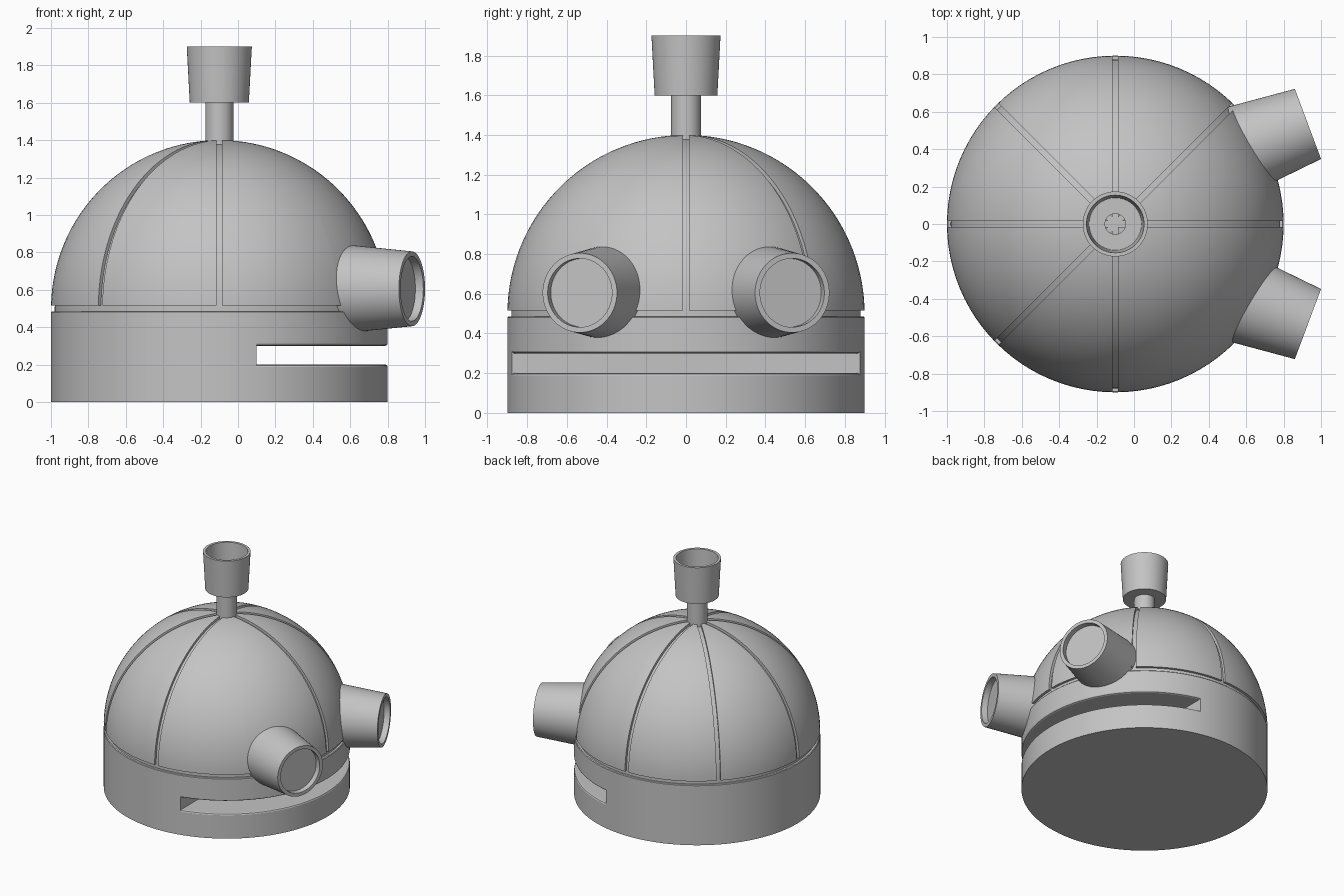
import bpy, bmesh, math
from mathutils import Matrix, Vector

if "Cube" in bpy.data.objects:
    bpy.data.objects.remove(bpy.data.objects["Cube"], do_unlink=True)

grey = bpy.data.materials.new("plain_grey")
grey.use_nodes = True
colour = (0.55, 0.55, 0.55, 1)
grey.diffuse_color = colour
grey.node_tree.nodes["Principled BSDF"].inputs["Base Color"].default_value = colour

AXIS = Vector((-0.1, 0, 0))   # vertical axis of the body
R = 0.9                       # body radius
MID = 0.5                     # height where base meets dome
GROOVE = 0.015                # half width of the grooves
DEEP = 0.02                   # groove depth


def revolve(name, profile, closed=False, segments=96, matrix=None, cut_x=None):
    """Spin a (radius, height) profile round z, then place it."""
    bm = bmesh.new()
    verts = [bm.verts.new((r, 0, z)) for r, z in profile]
    pairs = list(zip(verts, verts[1:]))
    if closed:
        pairs.append((verts[-1], verts[0]))
    edges = [bm.edges.new(p) for p in pairs]
    bmesh.ops.spin(bm, geom=verts + edges, axis=(0, 0, 1), cent=(0, 0, 0),
                   angle=math.tau, steps=segments, use_duplicate=False)
    bmesh.ops.remove_doubles(bm, verts=bm.verts, dist=0.0001)
    bmesh.ops.transform(bm, matrix=matrix or Matrix.Translation(AXIS), verts=bm.verts)
    if cut_x is not None:
        bmesh.ops.bisect_plane(bm, geom=bm.verts[:] + bm.edges[:] + bm.faces[:],
                               plane_co=(cut_x, 0, 0), plane_no=(1, 0, 0), clear_inner=True)
        bmesh.ops.holes_fill(bm, edges=[e for e in bm.edges if e.is_boundary])
    bmesh.ops.recalc_face_normals(bm, faces=bm.faces)
    mesh = bpy.data.meshes.new(name)
    bm.to_mesh(mesh)
    bm.free()
    mesh.materials.append(grey)
    obj = bpy.data.objects.new(name, mesh)
    bpy.context.collection.objects.link(obj)
    return obj


def activate(obj):
    bpy.ops.object.select_all(action='DESELECT')
    obj.select_set(True)
    bpy.context.view_layer.objects.active = obj


def smooth(obj):
    activate(obj)
    bpy.ops.object.shade_smooth_by_angle(angle=math.radians(25))


def cut(obj, cutter):
    activate(obj)
    mod = obj.modifiers.new("cut", 'BOOLEAN')
    mod.operation = 'DIFFERENCE'
    mod.solver = 'EXACT'
    mod.object = cutter
    bpy.ops.object.modifier_apply(modifier=mod.name)
    bpy.data.objects.remove(cutter, do_unlink=True)


# Body: drum base, ring groove and hemispherical dome
start = math.asin(GROOVE / R)
steps = 40
arc = []
for i in range(steps + 1):
    a = start + (math.pi / 2 - start) * i / steps
    arc.append((R * math.cos(a) if i < steps else 0, MID + R * math.sin(a)))
body = revolve("body", [(0, 0), (R, 0), (R, MID - GROOVE - 0.005),
                        (R - 0.005, MID - GROOVE), (R - DEEP, MID - GROOVE),
                        (R - DEEP, MID + GROOVE)] + arc)

# Mouth slot with a softened outer lip
lip = 0.012
mouth = revolve("mouth_cutter", [(0, 0.2), (R - lip, 0.2), (R - lip / 3, 0.2 - lip / 3),
                                 (R, 0.2 - lip), (R + 0.1, 0.2 - lip), (R + 0.1, 0.3 + lip),
                                 (R, 0.3 + lip), (R - lip / 3, 0.3 + lip / 3),
                                 (R - lip, 0.3), (0, 0.3)], cut_x=0.1)
cut(body, mouth)

# Eight meridian grooves, cut by four upright half-buried rings
for k in range(4):
    place = (Matrix.Translation(AXIS + Vector((0, 0, MID)))
             @ Matrix.Rotation(k * math.pi / 4, 4, 'Z') @ Matrix.Rotation(math.pi / 2, 4, 'X'))
    inner, outer = R - DEEP, R + 0.05
    ring = revolve("groove_cutter", [(inner, -GROOVE), (outer, -GROOVE),
                                     (outer, GROOVE), (inner, GROOVE)],
                   closed=True, segments=128, matrix=place)
    # keep only the part above the ring groove
    bm = bmesh.new()
    bm.from_mesh(ring.data)
    bmesh.ops.bisect_plane(bm, geom=bm.verts[:] + bm.edges[:] + bm.faces[:],
                           plane_co=(0, 0, MID + 0.003), plane_no=(0, 0, 1), clear_inner=True)
    bmesh.ops.holes_fill(bm, edges=[e for e in bm.edges if e.is_boundary])
    bmesh.ops.recalc_face_normals(bm, faces=bm.faces)
    bm.to_mesh(ring.data)
    bm.free()
    cut(body, ring)
smooth(body)

# Hollow stem and open cup on top
cup = revolve("stem_and_cup", [(0, 1.3), (0.075, 1.3), (0.075, 1.6), (0.158, 1.6),
                               (0.174, 1.9), (0.154, 1.9), (0.14, 1.63), (0.055, 1.63),
                               (0.055, 1.35), (0, 1.35)], segments=64)
smooth(cup)

# Pair of tapered eye tubes with recessed flat lenses
for side, label in ((1, "back"), (-1, "front")):
    place = (Matrix.Translation((0.93, side * 0.535, 0.605))
             @ Matrix.Rotation(side * math.radians(20.5), 4, 'Z')
             @ Matrix.Rotation(math.pi / 2, 4, 'Y'))
    eye = revolve(label + "_eye_tube", [(0, -0.55), (0.253, -0.55), (0.2, 0), (0.173, 0),
                                        (0.173, -0.045), (0, -0.045)],
                  segments=64, matrix=place)
    smooth(eye)
